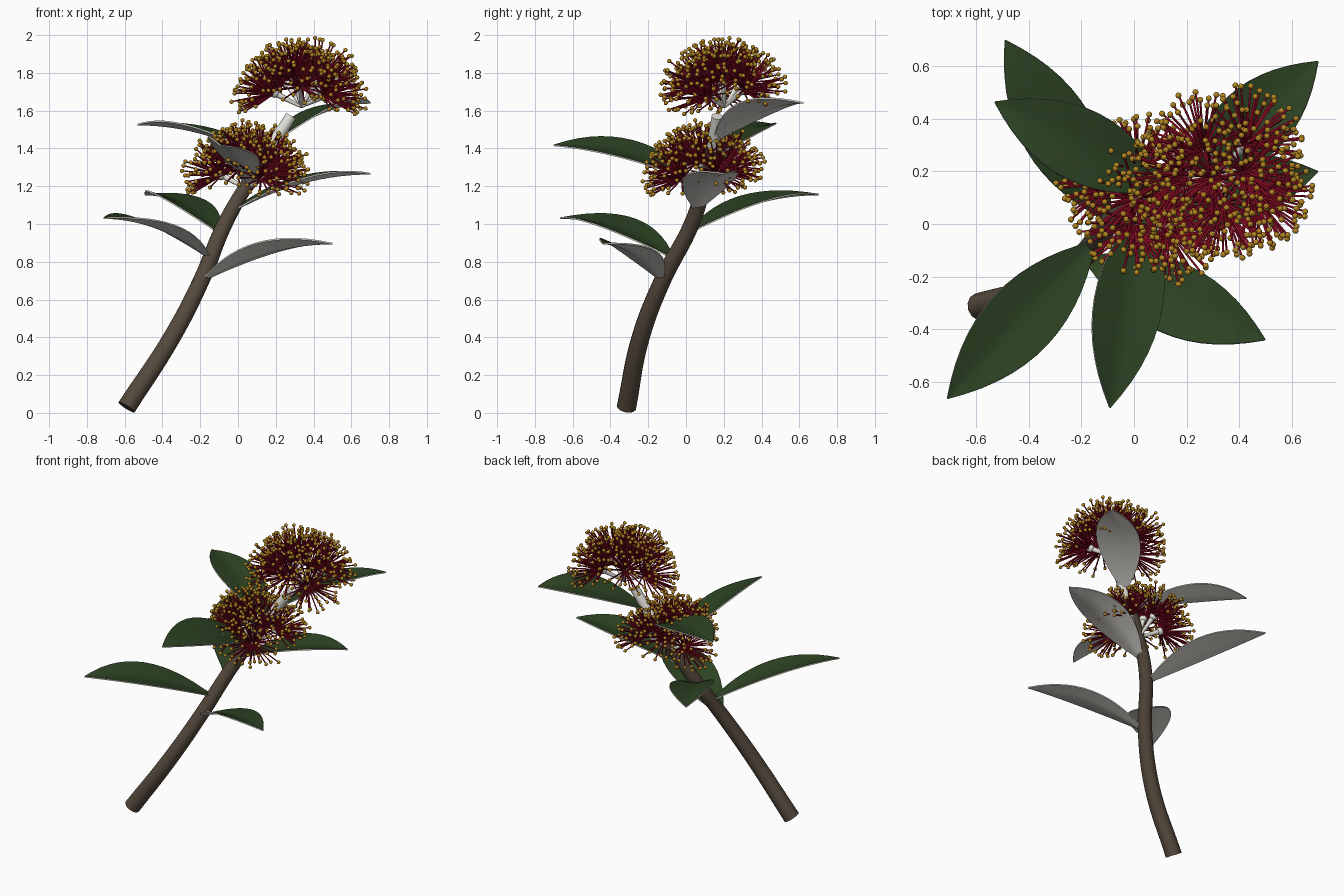
import bpy, bmesh, math, random
from mathutils import Vector, Matrix

random.seed(7)
cube = bpy.data.objects.get("Cube")
if cube:
    bpy.data.objects.remove(cube, do_unlink=True)

GOLDEN = math.pi * (3 - math.sqrt(5))
UP = Vector((0, 0, 1))


def material(name, rgb, rough=0.6):
    m = bpy.data.materials.new(name)
    m.use_nodes = True
    m.diffuse_color = (*rgb, 1)
    bsdf = m.node_tree.nodes["Principled BSDF"]
    bsdf.inputs["Base Color"].default_value = (*rgb, 1)
    bsdf.inputs["Roughness"].default_value = rough
    return m


BARK = material("bark_brown", (0.09, 0.066, 0.046))
GREEN = material("leaf_green", (0.026, 0.056, 0.017))
GREY = material("leaf_underside_grey", (0.76, 0.74, 0.69))
PALE = material("pale_felt", (0.74, 0.73, 0.68))
RED = material("stamen_crimson", (0.30, 0.004, 0.02))
GOLD = material("anther_gold", (0.45, 0.235, 0.015))


def add_object(name, bm, mats, smooth=30):
    mesh = bpy.data.meshes.new(name)
    bm.to_mesh(mesh)
    bm.free()
    for m in mats:
        mesh.materials.append(m)
    ob = bpy.data.objects.new(name, mesh)
    bpy.context.collection.objects.link(ob)
    finish(ob, smooth)
    return ob


def finish(ob, angle):
    bpy.ops.object.select_all(action='DESELECT')
    ob.select_set(True)
    bpy.context.view_layer.objects.active = ob
    for mod in list(ob.modifiers):
        bpy.ops.object.modifier_apply(modifier=mod.name)
    bpy.ops.object.shade_smooth_by_angle(angle=math.radians(angle))


# Stem: centre line with radius
STEM = [((-0.59, -0.315, 0.03), 0.052), ((-0.35, -0.24, 0.40), 0.048),
        ((-0.195, -0.125, 0.70), 0.045), ((-0.07, 0.03, 1.00), 0.042),
        ((0.055, 0.10, 1.22), 0.038), ((0.17, 0.14, 1.40), 0.035),
        ((0.28, 0.165, 1.57), 0.03)]


def stem_at(z):
    for (a, _), (b, _) in zip(STEM, STEM[1:]):
        if z <= b[2]:
            return Vector(a).lerp(Vector(b), (z - a[2]) / (b[2] - a[2]))
    return Vector(STEM[-1][0])


def tube(name, points, mat):
    cu = bpy.data.curves.new(name, 'CURVE')
    cu.dimensions = '3D'
    cu.bevel_depth = 1
    cu.bevel_resolution = 4
    cu.use_fill_caps = True
    cu.materials.append(mat)
    sp = cu.splines.new('BEZIER')
    sp.bezier_points.add(len(points) - 1)
    sp.resolution_u = 8
    for bp, (co, r) in zip(sp.bezier_points, points):
        bp.co, bp.radius = co, r
        bp.handle_left_type = bp.handle_right_type = 'AUTO'
    ob = bpy.data.objects.new(name, cu)
    bpy.context.collection.objects.link(ob)


tube("woody_stem", STEM[:6], BARK)
tube("pale_stem_tip", STEM[5:], PALE)


# Leaves: arched, folded along the midrib, green above and grey below
def leaf(name, base_z, tip, roll, half_width=0.138, rows=14, cols=6):
    base, tip = stem_at(base_z), Vector(tip)
    run = tip - base
    rise = run.z
    run.z = 0
    side = run.cross(UP).normalized() * math.cos(roll) + UP * math.sin(roll)
    bm = bmesh.new()
    grid = []
    for i in range(rows + 1):
        t = i / rows
        mid = base + run * t + UP * rise * (1 - (1 - t) ** 2)
        w = max(half_width * 4 * t * (1 - t), 0.012 * (1 - t) + 0.001)
        row = []
        for j in range(cols + 1):
            s = 2 * j / cols - 1
            row.append(bm.verts.new(mid + side * w * s + UP * 0.22 * w * abs(s)))
        grid.append(row)
    for a, b in zip(grid, grid[1:]):
        for j in range(cols):
            bm.faces.new((a[j], a[j + 1], b[j + 1], b[j]))
    bmesh.ops.recalc_face_normals(bm, faces=bm.faces)
    if sum(f.normal.z for f in bm.faces) < 0:
        bmesh.ops.reverse_faces(bm, faces=bm.faces)
    ob = add_object(name, bm, [GREEN, GREY])
    mod = ob.modifiers.new("thickness", 'SOLIDIFY')
    mod.thickness = 0.008
    mod.offset = -1
    mod.material_offset = 1
    mod.material_offset_rim = 1
    finish(ob, 40)


# Height on the stem, tip position, roll about the midrib
LEAVES = [(0.70, (0.50, -0.44, 0.90), 0.16), (0.82, (-0.71, -0.665, 1.035), 0.13),
          (0.95, (-0.49, 0.70, 1.16), -0.08), (1.07, (0.70, 0.20, 1.27), 0.0),
          (1.21, (-0.09, -0.70, 1.42), 0.34), (1.35, (-0.53, 0.465, 1.53), -0.06),
          (1.44, (0.70, 0.62, 1.645), 0.15)]
for n, spec in enumerate(LEAVES, 1):
    leaf(f"leaf_{n}", *spec)


def rod(bm, a, b, r1, r2, sides):
    d = b - a
    mat = Matrix.Translation((a + b) / 2) @ d.to_track_quat('Z', 'Y').to_matrix().to_4x4()
    bmesh.ops.create_cone(bm, cap_ends=True, segments=sides, radius1=r1,
                          radius2=r2, depth=d.length, matrix=mat)


def ball(bm, centre, r):
    bmesh.ops.create_icosphere(bm, subdivisions=2, radius=r,
                               matrix=Matrix.Translation(centre))


def band_direction(i, count, high, low, phase):
    """Even spread of directions whose z lies between high and low."""
    z = high - (i + 0.4) / count * (high - low)
    r, a = math.sqrt(1 - z * z), i * GOLDEN + phase
    return Vector((r * math.cos(a), r * math.sin(a), z))


# Flower heads: pale cups on short stalks, each with an open brush of stamens
def flower_head(name, centre, phase, reach, florets=7, stamens=52):
    centre = Vector(centre)
    cups, threads, tips = bmesh.new(), bmesh.new(), bmesh.new()
    for f in range(florets):
        axis = band_direction(f, florets, 1, 0.3, phase)
        cup = centre + axis * 0.16
        rod(cups, centre, cup, 0.007, 0.018, 10)
        ball(cups, cup, 0.026)
        turn = axis.to_track_quat('Z', 'Y')
        for s in range(stamens):
            d = turn @ band_direction(s, stamens, 0.97, 0.28, f)
            d += Vector(random.uniform(-0.08, 0.08) for _ in range(3))
            d.z = max(d.z, random.uniform(-0.42, -0.25))
            end = cup + d.normalized() * reach * random.uniform(0.8, 1)
            rod(threads, cup, end, 0.005, 0.004, 5)
            ball(tips, end, 0.0115)
    add_object(name + "_cups", cups, [PALE], 50)
    add_object(name + "_stamens", threads, [RED], 80)
    add_object(name + "_anthers", tips, [GOLD], 80)


flower_head("upper_flower", (0.335, 0.205, 1.62), 3.8, 0.235)
flower_head("lower_flower", (0.05, 0.11, 1.185), 3.4, 0.218)
